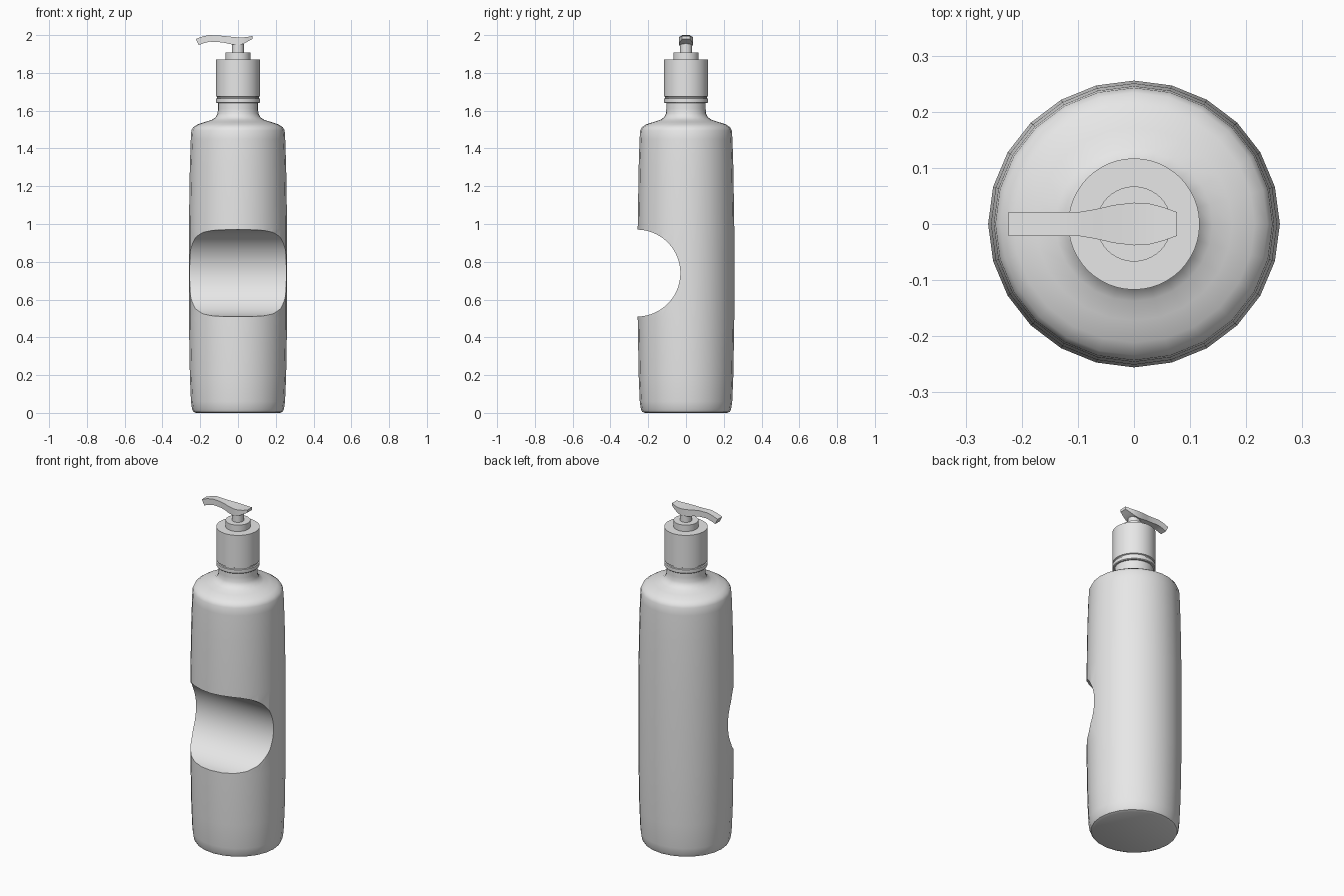
import bpy
import bmesh
from math import cos, sin, pi, radians

cube = bpy.data.objects.get("Cube")
if cube:
    bpy.data.objects.remove(cube, do_unlink=True)

grey = bpy.data.materials.new("plain_grey")
grey.use_nodes = True
grey.diffuse_color = (0.8, 0.8, 0.8, 1)
grey.node_tree.nodes["Principled BSDF"].inputs["Base Color"].default_value = (0.8, 0.8, 0.8, 1)


def finish(name, bm):
    bmesh.ops.recalc_face_normals(bm, faces=bm.faces)
    mesh = bpy.data.meshes.new(name)
    bm.to_mesh(mesh)
    bm.free()
    mesh.materials.append(grey)
    obj = bpy.data.objects.new(name, mesh)
    bpy.context.collection.objects.link(obj)
    return obj


def smooth(obj, angle=35):
    bpy.ops.object.select_all(action="DESELECT")
    obj.select_set(True)
    bpy.context.view_layer.objects.active = obj
    bpy.ops.object.shade_smooth_by_angle(angle=radians(angle))


def loft(name, rings):
    """Skin a list of closed point rings and cap both ends."""
    bm = bmesh.new()
    loops = [[bm.verts.new(p) for p in ring] for ring in rings]
    n = len(loops[0])
    for a, b in zip(loops, loops[1:]):
        for i in range(n):
            j = (i + 1) % n
            bm.faces.new((a[i], a[j], b[j], b[i]))
    bm.faces.new(loops[0])
    bm.faces.new(loops[-1])
    return finish(name, bm)


def lathe(name, profile, sides, squash=1.0):
    return loft(name, [[(r * cos(2 * pi * i / sides), squash * r * sin(2 * pi * i / sides), z)
                        for i in range(sides)] for r, z in profile])


# Bottle body with rounded base, shoulder and neck
body = lathe("bottle_body", [
    (0.222, 0), (0.236, 0.006), (0.243, 0.02), (0.249, 0.06), (0.255, 0.2),
    (0.26, 0.5), (0.26, 0.98), (0.255, 1.3), (0.25, 1.45), (0.247, 1.495),
    (0.238, 1.512), (0.215, 1.527), (0.175, 1.54), (0.14, 1.551),
    (0.118, 1.565), (0.108, 1.585), (0.106, 1.61), (0.106, 1.65)], 24, 0.983)

# Rounded hand grip scooped out of the front
bpy.ops.mesh.primitive_cylinder_add(vertices=96, radius=0.23, depth=1,
                                    location=(0, -0.26, 0.74), rotation=(0, pi / 2, 0))
cutter = bpy.context.object
cutter.name = "grip_cutter"
cutter.hide_render = True
cutter.data.materials.append(grey)
cut = body.modifiers.new("grip", "BOOLEAN")
cut.operation = "DIFFERENCE"
cut.solver = "EXACT"
cut.object = cutter
bpy.context.view_layer.objects.active = body
bpy.ops.object.modifier_apply(modifier=cut.name)
bpy.data.objects.remove(cutter, do_unlink=True)
smooth(body)

# Pump collar with a groove above its lower ring, then its boss and stem
smooth(lathe("pump_collar", [(0.113, 1.64), (0.117, 1.644), (0.117, 1.664), (0.111, 1.666),
                             (0.111, 1.673), (0.117, 1.676), (0.117, 1.87)], 48))
smooth(lathe("pump_boss", [(0.067, 1.86), (0.067, 1.908)], 40))
smooth(lathe("pump_stem", [(0.032, 1.9), (0.032, 1.965)], 32))

# Spout: x at top, x at bottom, top z, bottom z, half width
stations = [
    (-0.224, -0.208, 1.979, 1.947, 0.021),
    (-0.19, -0.182, 1.992, 1.957, 0.021),
    (-0.155, -0.15, 2.0, 1.965, 0.021),
    (-0.1, -0.1, 1.998, 1.963, 0.021),
    (-0.07, -0.07, 1.995, 1.959, 0.026),
    (-0.035, -0.035, 1.991, 1.951, 0.034),
    (0, 0, 1.988, 1.946, 0.038),
    (0.03, 0.03, 1.988, 1.954, 0.036),
    (0.055, 0.055, 1.991, 1.968, 0.029),
    (0.077, 0.077, 1.996, 1.98, 0.021)]
spout = loft("pump_spout", [[(xt, -w, zt), (xt, w, zt), (xb, w, zb), (xb, -w, zb)]
                            for xt, xb, zt, zb, w in stations])
smooth(spout)
